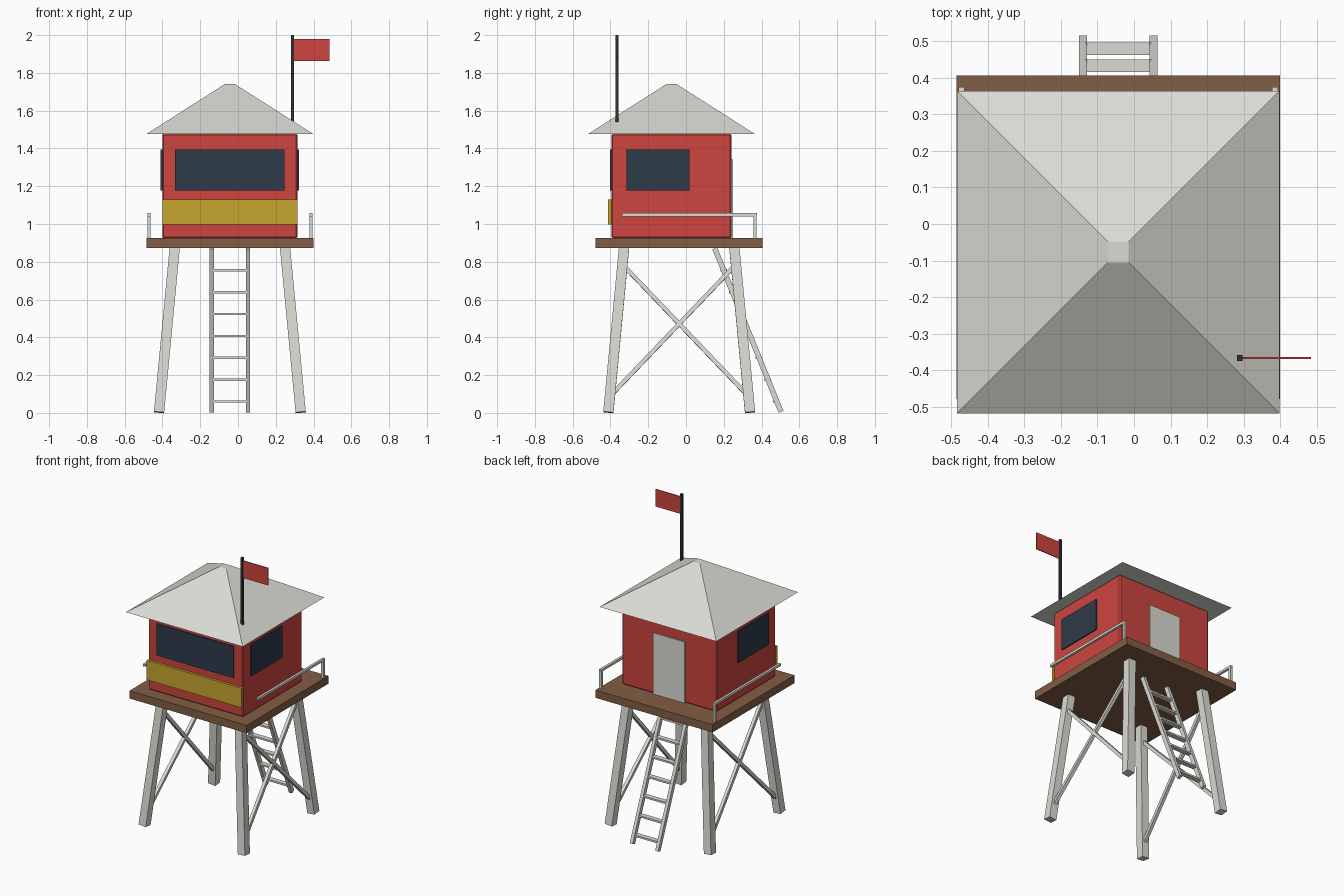
import bpy
import bmesh
from mathutils import Vector

if "Cube" in bpy.data.objects:
    bpy.data.objects.remove(bpy.data.objects["Cube"], do_unlink=True)


def material(name, rgb):
    mat = bpy.data.materials.new(name)
    mat.use_nodes = True
    mat.diffuse_color = (*rgb, 1)
    mat.node_tree.nodes["Principled BSDF"].inputs["Base Color"].default_value = (*rgb, 1)
    return mat


WHITE = material("off white paint", (0.71, 0.71, 0.66))
RED = material("red paint", (0.61, 0.06, 0.05))
YELLOW = material("yellow paint", (0.57, 0.38, 0.03))
GLASS = material("dark glass", (0.027, 0.044, 0.07))
WOOD = material("brown wood", (0.225, 0.112, 0.058))
METAL = material("dark metal", (0.03, 0.032, 0.036))


def finish(name, bm, mat):
    bmesh.ops.recalc_face_normals(bm, faces=bm.faces)
    mesh = bpy.data.meshes.new(name)
    bm.to_mesh(mesh)
    bm.free()
    mesh.materials.append(mat)
    obj = bpy.data.objects.new(name, mesh)
    bpy.context.collection.objects.link(obj)
    return obj


def box(name, xs, ys, zs, mat):
    """Box given by its extents along each axis."""
    bm = bmesh.new()
    bmesh.ops.create_cube(bm, size=1)
    spans = (xs, ys, zs)
    for v in bm.verts:
        v.co = [(a + b) / 2 + c * (b - a) for (a, b), c in zip(spans, v.co)]
    return finish(name, bm, mat)


def beam(name, start, end, width, depth, mat):
    """Square-cut bar between two points."""
    start, end = Vector(start), Vector(end)
    axis = (end - start).normalized()
    side = Vector((0, 1, 0)).cross(axis).normalized()
    if abs(axis.y) > 0.99:
        side = Vector((1, 0, 0))
    across = axis.cross(side)
    bm = bmesh.new()
    bmesh.ops.create_cube(bm, size=1)
    for v in bm.verts:
        c = v.co.copy()
        v.co = (start + end) / 2 + side * c.x * width + across * c.y * depth \
            + axis * c.z * (end - start).length
    return finish(name, bm, mat)


CX, DY, HY = -0.043, -0.036, -0.077   # centre in x, deck centre, hut centre
DECK_BOTTOM, DECK_TOP, EAVES = 0.872, 0.925, 1.477
HALF_W, FRONT, BACK = 0.358, -0.395, 0.24
SIDES = ((-1, "right"), (1, "left"))

# Deck
box("deck", (CX - 0.442, CX + 0.442), (DY - 0.442, DY + 0.442),
    (DECK_BOTTOM, DECK_TOP), WOOD)

# Splayed legs and the crossed braces on both sides
for sx, side in SIDES:
    for sy, end in ((-1, "front"), (1, "back")):
        beam(f"{end}_{side}_leg", (CX + sx * 0.375, DY + sy * 0.375, 0.003),
             (CX + sx * 0.291, DY + sy * 0.291, 0.885), 0.054, 0.054, WHITE)
        beam(f"{side}_brace_from_{end}",
             (CX + sx * 0.365, DY + sy * 0.355, 0.1),
             (CX + sx * 0.305, DY - sy * 0.29, 0.775), 0.022, 0.022, WHITE)

# Hut walls with softened corners
walls = box("hut_walls", (CX - HALF_W, CX + HALF_W), (FRONT, BACK),
            (DECK_TOP, EAVES), RED)
bevel = walls.modifiers.new("corner_bevel", 'BEVEL')
bevel.width = 0.007
bevel.segments = 1

# Windows, door and front band
box("front_window", (CX - 0.29, CX + 0.29), (FRONT - 0.008, FRONT + 0.001),
    (1.178, 1.394), GLASS)
for sx, side in SIDES:
    wall = CX + sx * HALF_W
    box(f"{side}_window", sorted((wall - sx * 0.001, wall + sx * 0.008)),
        (-0.314, 0.018), (1.178, 1.394), GLASS)
box("door", (CX - 0.12, CX + 0.12), (BACK - 0.001, BACK + 0.008),
    (DECK_TOP, 1.342), WHITE)
box("front_band", (CX - HALF_W, CX + HALF_W), (FRONT - 0.017, FRONT + 0.001),
    (0.997, 1.13), YELLOW)

# Hipped roof with a small flat top
bm = bmesh.new()
bmesh.ops.create_cube(bm, size=1)
for v in bm.verts:
    half = 0.028 if v.co.z > 0 else 0.441
    v.co = (CX + 2 * half * v.co.x, HY + 2 * half * v.co.y,
            1.74 if v.co.z > 0 else EAVES)
finish("roof", bm, WHITE)

# Handrails, each with one post at the back corner
for sx, side in SIDES:
    x = CX + sx * 0.429
    beam(f"{side}_handrail", (x, -0.34, 1.049), (x, 0.375, 1.049), 0.016, 0.016, WHITE)
    beam(f"{side}_rail_post", (x, 0.366, DECK_TOP - 0.005), (x, 0.366, 1.053),
         0.016, 0.016, WHITE)

# Leaning ladder
top, foot = Vector((CX, 0.152, DECK_BOTTOM)), Vector((CX, 0.503, 0.006))
for sx, side in SIDES:
    shift = Vector((sx * 0.096, 0, 0))
    beam(f"{side}_ladder_rail", foot + shift, top + shift, 0.022, 0.028, WHITE)
for i in range(7):
    z = 0.06 + i * 0.1158
    y = foot.lerp(top, z / DECK_BOTTOM).y
    box(f"ladder_rung_{i + 1}", (CX - 0.09, CX + 0.09), (y - 0.017, y + 0.017),
        (z - 0.006, z + 0.006), WHITE)

# Flagpole and flag
box("flagpole", (0.281, 0.297), (-0.374, -0.358), (1.52, 2.0), METAL)
box("flag", (0.296, 0.484), (-0.369, -0.363), (1.862, 1.98), RED)
